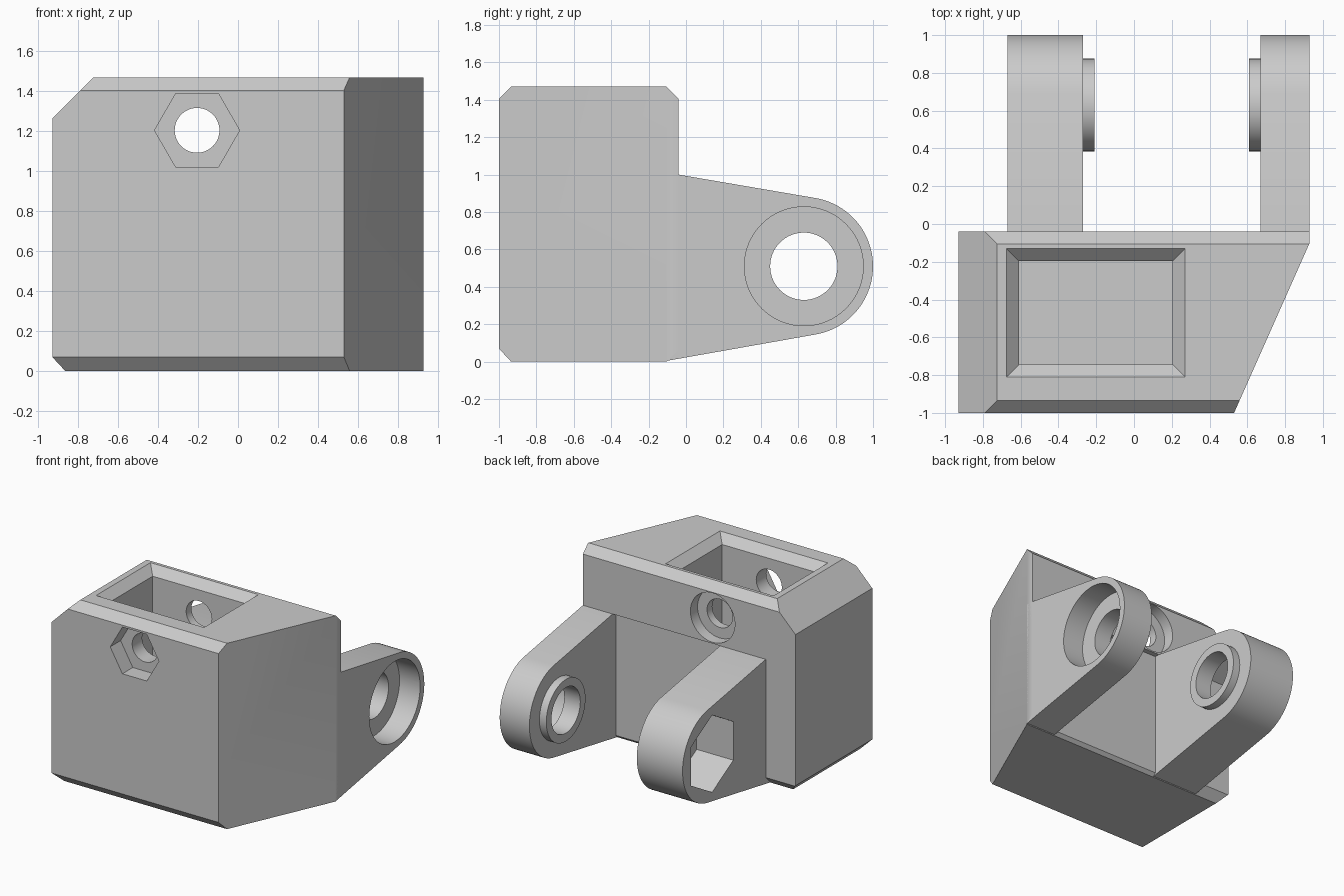
import bpy, bmesh, math
from mathutils import Vector

if "Cube" in bpy.data.objects:
    bpy.data.objects.remove(bpy.data.objects["Cube"])

grey = bpy.data.materials.new("light grey")
grey.diffuse_color = (0.6, 0.6, 0.6, 1)
grey.use_nodes = True
grey.node_tree.nodes["Principled BSDF"].inputs["Base Color"].default_value = grey.diffuse_color

AXES = {"X": lambda a, b, t: (t, a, b),
        "Y": lambda a, b, t: (a, t, b),
        "Z": lambda a, b, t: (a, b, t)}


def loft(name, axis, rings):
    """Closed solid through (offset, 2D outline) sections along an axis."""
    bm = bmesh.new()
    loops = [[bm.verts.new(AXES[axis](a, b, t)) for a, b in pts] for t, pts in rings]
    n = len(loops[0])
    for lo, hi in zip(loops, loops[1:]):
        for i in range(n):
            j = (i + 1) % n
            bm.faces.new((lo[i], lo[j], hi[j], hi[i]))
    bm.faces.new(loops[0])
    bm.faces.new(loops[-1])
    bmesh.ops.recalc_face_normals(bm, faces=bm.faces)
    me = bpy.data.meshes.new(name)
    bm.to_mesh(me)
    bm.free()
    ob = bpy.data.objects.new(name, me)
    bpy.context.collection.objects.link(ob)
    me.materials.append(grey)
    return ob


def prism(name, axis, pts, t0, t1):
    return loft(name, axis, [(t0, pts), (t1, pts)])


def ngon(cx, cy, r, n=64, turn=0.0):
    return [(cx + r * math.cos(turn + math.tau * i / n),
             cy + r * math.sin(turn + math.tau * i / n)) for i in range(n)]


def rect(x0, x1, y0, y1):
    return [(x0, y0), (x1, y0), (x1, y1), (x0, y1)]


def boolean(ob, tool, op="DIFFERENCE"):
    mod = ob.modifiers.new(op.lower(), "BOOLEAN")
    mod.operation, mod.object, mod.solver = op, tool, "EXACT"
    bpy.ops.object.select_all(action="DESELECT")
    bpy.context.view_layer.objects.active = ob
    ob.select_set(True)
    bpy.ops.object.modifier_apply(modifier=mod.name)
    bpy.data.objects.remove(tool)


def smooth(ob):
    bpy.ops.object.select_all(action="DESELECT")
    bpy.context.view_layer.objects.active = ob
    ob.select_set(True)
    bpy.ops.object.shade_smooth_by_angle(angle=math.radians(25))


# Block: plan outline with a slanted right side, trimmed by front and side profiles
body = prism("body", "Z", [(-0.93, -1), (0.53, -1), (0.93, -0.1), (0.93, -0.04), (-0.93, -0.04)], 0, 1.47)
boolean(body, prism("side_trim", "X", [
    (-1, 0.07), (-0.935, 0), (-0.105, 0), (-0.04, 0.065),
    (-0.04, 1.405), (-0.105, 1.47), (-0.935, 1.47), (-1, 1.405)], -1.2, 1.2), "INTERSECT")
boolean(body, prism("front_trim", "Y", [
    (-0.93, 0.07), (-0.865, 0), (1.2, 0), (1.2, 1.47), (-0.725, 1.47), (-0.93, 1.265)], -1.2, 0.2), "INTERSECT")

# Top pocket with bevelled rim
inner = rect(-0.61, 0.205, -0.745, -0.195)
outer = rect(-0.675, 0.27, -0.81, -0.13)
wide = rect(-0.705, 0.30, -0.84, -0.10)
boolean(body, loft("pocket", "Z", [(0.2, inner), (1.405, inner), (1.47, outer), (1.50, wide)]))

# Bolt hole with nut recess in front and round counterbore behind
boolean(body, prism("bolt_hole", "Y", ngon(-0.205, 1.205, 0.112, 48), -1.2, 0.2))
boolean(body, prism("nut_recess", "Y", ngon(-0.205, 1.205, 0.213, 6), -1.1, -0.87))
boolean(body, prism("head_recess", "Y", ngon(-0.205, 1.205, 0.195, 48), -0.13, 0.1))

# Shallow clearance between the arms
boolean(body, prism("clearance", "X", rect(-0.08, 0.1, -0.1, 1.0), -0.27, 0.67))
smooth(body)

# Arms: tapered profile ending in a round eye
CY, CZ, R = 0.63, 0.51, 0.37
arc = [(CY + R * math.cos(a), CZ + R * math.sin(a))
       for a in (math.radians(-80 + 160 * i / 40) for i in range(41))]
profile = [(-0.1, 0.005)] + arc + [(-0.04, 1.0), (-0.1, 1.0)]


def arm(name, x_out, x_in, recess):
    s = 1 if x_in > x_out else -1
    ob = prism(name, "X", profile, x_out, x_in)
    boolean(ob, prism("boss", "X", ngon(CY, CZ, 0.245), x_in - s * 0.03, x_in + s * 0.06), "UNION")
    boolean(ob, prism("pin_hole", "X", ngon(CY, CZ, 0.18), -1.2 if s > 0 else 0.3, 0 if s > 0 else 1.2))
    boolean(ob, prism("recess", "X", recess, x_out - s * 0.1, x_in - s * 0.08))
    smooth(ob)


arm("left_arm", -0.67, -0.27, ngon(CY, CZ, 0.305, 6, math.pi / 2))
arm("right_arm", 0.93, 0.67, ngon(CY, CZ, 0.318))
